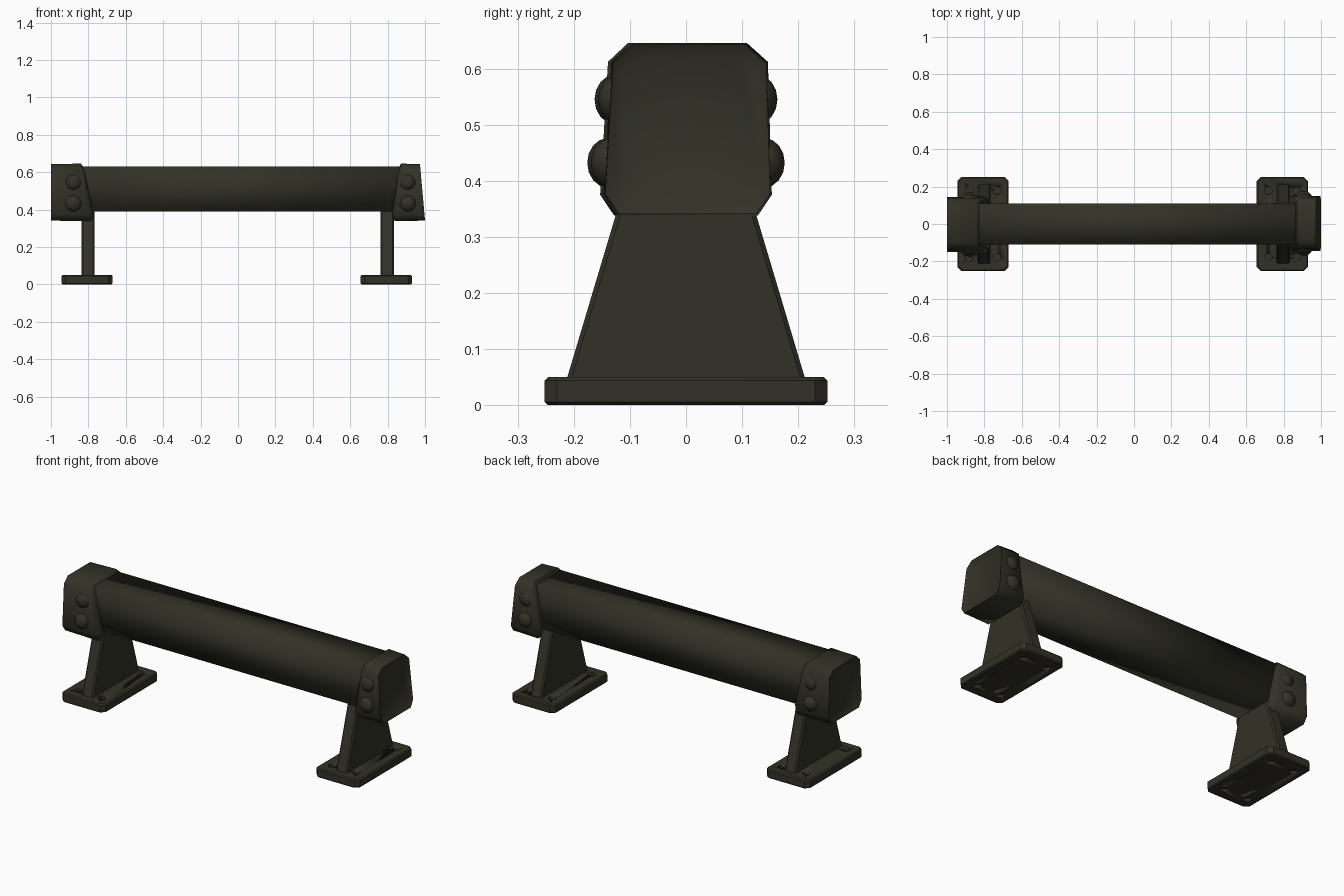
import bpy, bmesh, math
from mathutils import Matrix

if "Cube" in bpy.data.objects:
    bpy.data.objects.remove(bpy.data.objects["Cube"])

olive = bpy.data.materials.new("dark_olive")
olive.diffuse_color = (0.032, 0.031, 0.020, 1)
olive.use_nodes = True
olive.node_tree.nodes["Principled BSDF"].inputs["Base Color"].default_value = olive.diffuse_color


def finish(name, bm, angle=35):
    bmesh.ops.recalc_face_normals(bm, faces=bm.faces)
    me = bpy.data.meshes.new(name)
    bm.to_mesh(me)
    bm.free()
    ob = bpy.data.objects.new(name, me)
    bpy.context.collection.objects.link(ob)
    me.materials.append(olive)
    for o in bpy.context.selected_objects:
        o.select_set(False)
    ob.select_set(True)
    bpy.context.view_layer.objects.active = ob
    bpy.ops.object.shade_smooth_by_angle(angle=math.radians(angle))
    return ob


def loft(rings):
    """Closed skin through rings holding equal numbers of points."""
    bm = bmesh.new()
    loops = [[bm.verts.new(p) for p in r] for r in rings]
    n = len(loops[0])
    for a, b in zip(loops, loops[1:]):
        for i in range(n):
            j = (i + 1) % n
            bm.faces.new((a[i], a[j], b[j], b[i]))
    bm.faces.new(loops[0])
    bm.faces.new(loops[-1])
    return bm


def chamfer_rect(hx, hy, c):
    return [(hx, -hy + c), (hx, hy - c), (hx - c, hy), (-hx + c, hy),
            (-hx, hy - c), (-hx, -hy + c), (-hx + c, -hy), (hx - c, -hy)]


# Main beam, square section with softly shaded corners
beam = loft([[(x, y, z) for y, z in ((-.11, .39), (.11, .39), (.11, .63), (-.11, .63))]
             for x in (-.93, .93)])
finish("beam", beam, 180)

# Feet: base plate with bolt recesses, tapered post
for side, cx in (("left", -.807), ("right", .793)):
    rings = []
    for z, d in ((0, .006), (.006, 0), (.044, 0), (.05, .006)):
        rings.append([(cx + x, y, z) for x, y in chamfer_rect(.137 - d, .252 - d, .022)])
    plate = finish(side + "_base_plate", loft(rings))
    bm = bmesh.new()
    for x in (-.075, .075):
        for y in (-.178, .178):
            for z in (0, .05):
                bmesh.ops.create_cone(bm, cap_ends=True, segments=16, radius1=.021, radius2=.021,
                                      depth=.03, matrix=Matrix.Translation((cx + x, y, z)))
    cutter = finish(side + "_bolt_hole_cutter", bm)
    cutter.hide_render = True
    cutter.hide_set(True)
    mod = plate.modifiers.new("bolt_holes", 'BOOLEAN')
    mod.operation = 'DIFFERENCE'
    mod.object = cutter

    px = cx + .005
    rings = [[(px + x, y, z) for x, y in chamfer_rect(.035, hy, .008)]
             for z, hy in ((.045, .213), (.41, .104))]
    finish(side + "_post", loft(rings))

# End caps: chamfered blocks that lean slightly, each ring is (x at top, x at bottom, inset)
PROFILE = [(-.10, .646), (.105, .646), (.143, .612), (.150, .375),
           (.125, .338), (-.125, .338), (-.150, .375), (-.136, .612)]
caps = {
    "left": (-.003, [(-.985, -.985, .022), (-1.0, -1.0, .003), (-.84, -.79, 0), (-.825, -.768, .02)]),
    "right": (.003, [(.958, .985, .022), (.973, 1.0, .003), (.872, .84, 0), (.86, .822, .02)]),
}
for side, (dy, spec) in caps.items():
    rings = []
    for xt, xb, inset in spec:
        ring = []
        for y, z in PROFILE:
            k = (z - .338) / .308
            s = 1 - inset / .15
            ring.append((xb + (xt - xb) * k, y * s + dy, .492 + (z - .492) * s))
        rings.append(ring)
    finish(side + "_end_cap", loft(rings), 60)

    # Rounded bolt bumps on both flanks of the cap
    x0 = -.88 if side == "left" else .908
    for flank, sy in (("front", -1), ("back", 1)):
        for level, z, reach in (("upper", .545, .160), ("lower", .432, .173)):
            bm = bmesh.new()
            bmesh.ops.create_uvsphere(bm, u_segments=12, v_segments=8, radius=1)
            bmesh.ops.scale(bm, verts=bm.verts, vec=(.045, .036, .044))
            bmesh.ops.translate(bm, verts=bm.verts, vec=(x0, sy * (reach - .036) + dy, z))
            finish(f"{side}_{flank}_{level}_bump", bm)
